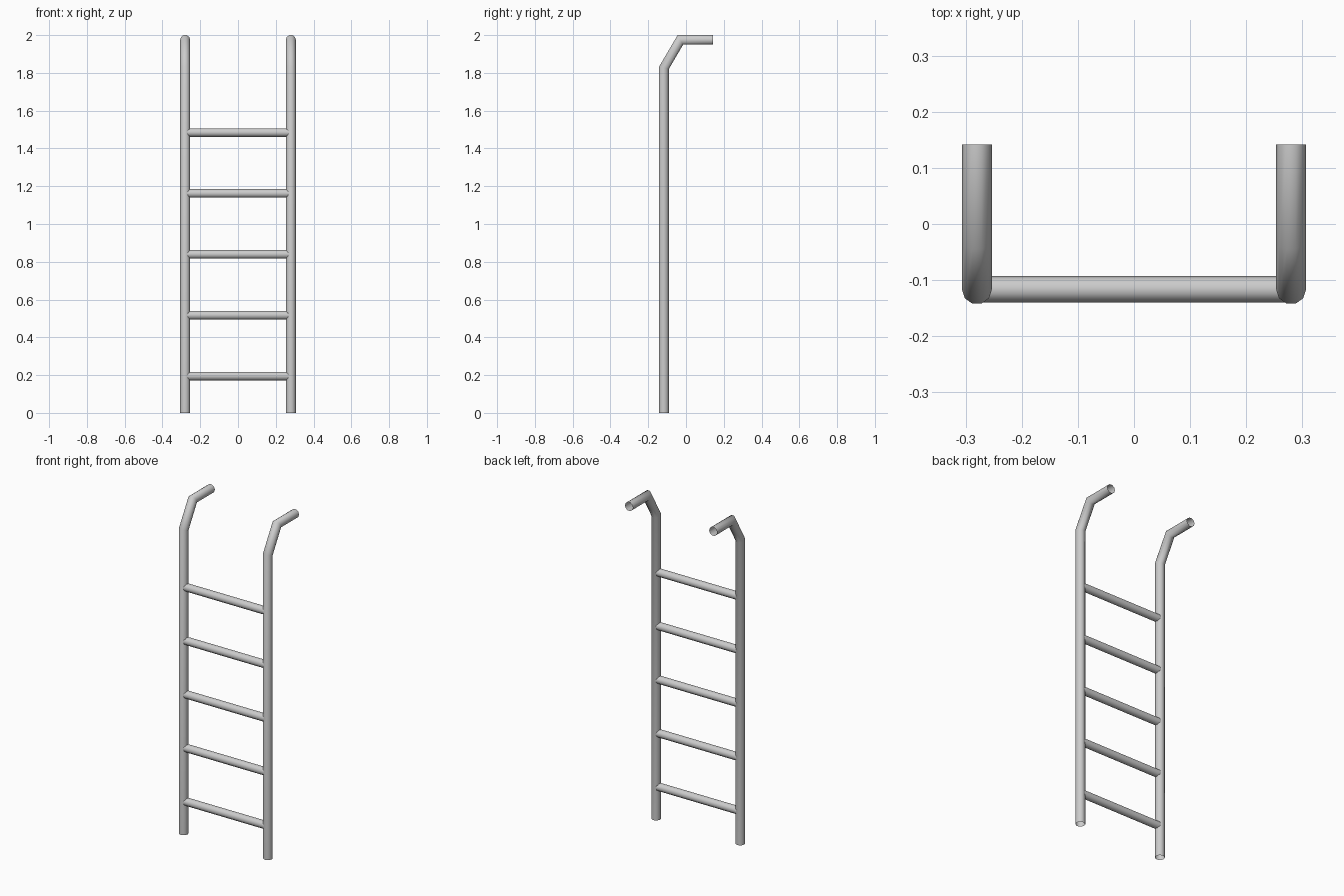
import bpy, bmesh
from math import sin, cos, pi
from mathutils import Vector

if "Cube" in bpy.data.objects:
    bpy.data.objects.remove(bpy.data.objects["Cube"])

SIDES = 10
X, Y = 0.28, -0.1165


def tube(name, path, radius, side):
    """Open tube with mitred bends; 'side' is perpendicular to the whole path."""
    pts = [Vector(p) for p in path]
    side = Vector(side)
    bm = bmesh.new()
    rings = []
    for i, p in enumerate(pts):
        d_in = (pts[i] - pts[i - 1]).normalized() if i else (pts[1] - pts[0]).normalized()
        d_out = (pts[i + 1] - p).normalized() if i < len(pts) - 1 else d_in
        tangent = (d_in + d_out).normalized()
        up = tangent.cross(side) / tangent.dot(d_in)
        rings.append([bm.verts.new(p + radius * (side * cos(2 * pi * k / SIDES)
                                                 + up * sin(2 * pi * k / SIDES)))
                      for k in range(SIDES)])
    for a, b in zip(rings, rings[1:]):
        for k in range(SIDES):
            n = (k + 1) % SIDES
            bm.faces.new((a[k], b[k], b[n], a[n]))
    # faces outward from the path
    f = next(iter(bm.faces))
    f.normal_update()
    axis = (pts[1] - pts[0]).normalized()
    off = f.calc_center_median() - pts[0]
    if f.normal.dot(off - axis * off.dot(axis)) < 0:
        bmesh.ops.reverse_faces(bm, faces=bm.faces[:])
    mesh = bpy.data.meshes.new(name)
    bm.to_mesh(mesh)
    bm.free()
    obj = bpy.data.objects.new(name, mesh)
    bpy.context.collection.objects.link(obj)
    mesh.shade_smooth()
    return obj


# Side rails with bent-over handles
for label, x in (("left", -X), ("right", X)):
    tube(f"{label}_rail",
         [(x, Y, 0), (x, Y, 1.827), (x, -0.03, 1.9745), (x, 0.142, 1.9745)],
         0.0267, (1, 0, 0))

# Rungs
for i in range(5):
    z = 0.195 + i * 0.3223
    tube(f"rung_{i + 1}", [(-X, Y, z), (X, Y, z)], 0.0235, (0, 1, 0))
